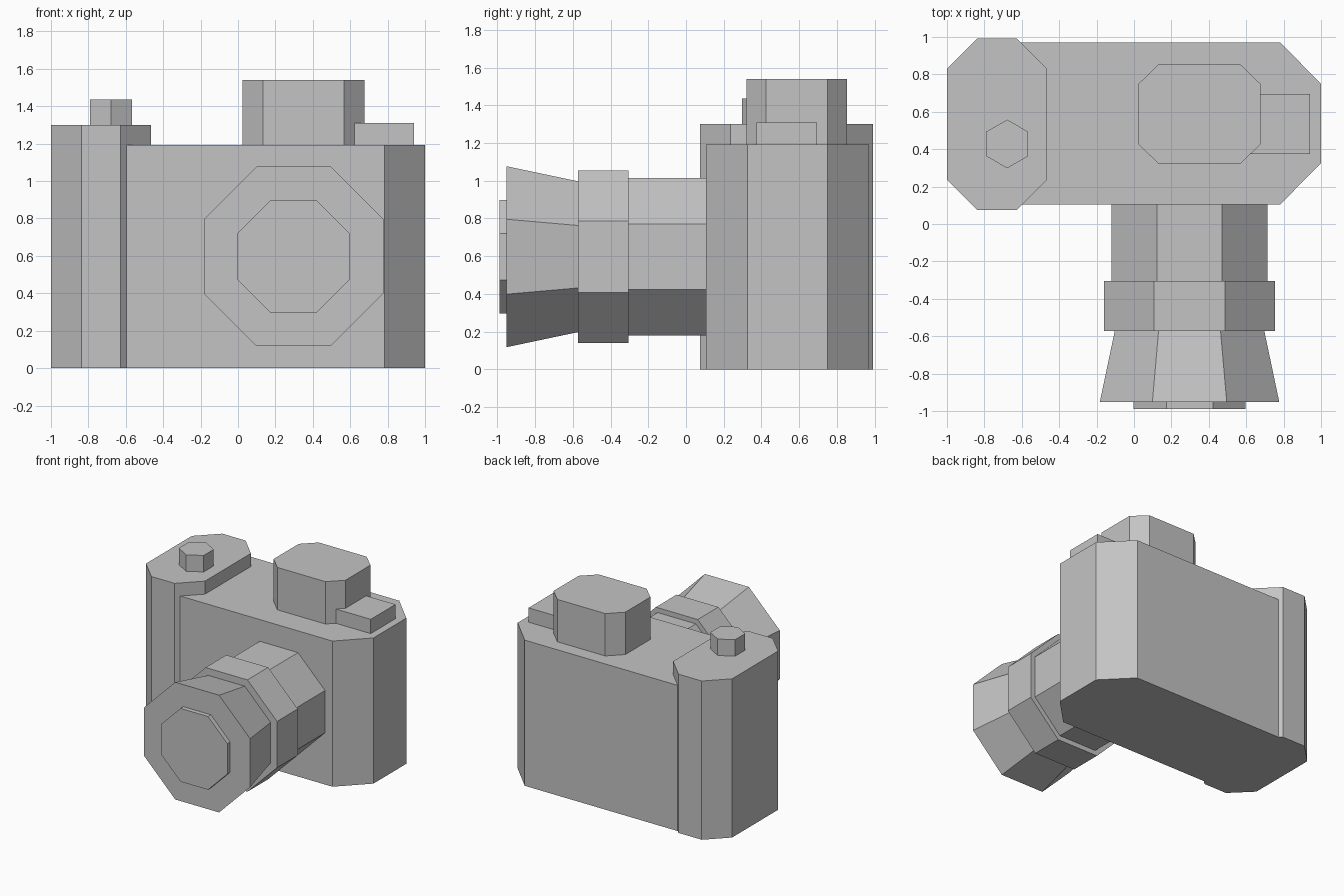
import bpy
import bmesh
import math

cube = bpy.data.objects.get("Cube")
if cube:
    bpy.data.objects.remove(cube, do_unlink=True)

grey = bpy.data.materials.new("plain_grey")
grey.use_nodes = True
colour = (0.55, 0.55, 0.55, 1)
grey.diffuse_color = colour
grey.node_tree.nodes["Principled BSDF"].inputs["Base Color"].default_value = colour


def loft(name, rings):
    """Skin a stack of matching rings and cap both ends."""
    bm = bmesh.new()
    loops = [[bm.verts.new(p) for p in ring] for ring in rings]
    for a, b in zip(loops, loops[1:]):
        for i in range(len(a)):
            j = (i + 1) % len(a)
            bm.faces.new((a[i], a[j], b[j], b[i]))
    bm.faces.new(loops[0][::-1])
    bm.faces.new(loops[-1])
    bmesh.ops.recalc_face_normals(bm, faces=bm.faces)
    mesh = bpy.data.meshes.new(name)
    bm.to_mesh(mesh)
    bm.free()
    mesh.materials.append(grey)
    obj = bpy.data.objects.new(name, mesh)
    bpy.context.collection.objects.link(obj)
    return obj


def prism(name, outline, z0, z1):
    return loft(name, [[(x, y, z) for x, y in outline] for z in (z0, z1)])


def cut_corners(x0, x1, y0, y1, cx, cy):
    """Rectangle outline with its four corners cut off."""
    return [(x0 + cx, y0), (x1 - cx, y0), (x1, y0 + cy), (x1, y1 - cy),
            (x1 - cx, y1), (x0 + cx, y1), (x0, y1 - cy), (x0, y0 + cy)]


def lens_ring(y, apothem):
    r = apothem / math.cos(math.pi / 8)
    angles = [math.pi / 8 + i * math.pi / 4 for i in range(8)]
    return [(0.297 + r * math.cos(a), y, 0.597 + r * math.sin(a)) for a in angles]


# Body and the taller grip at its right end
prism("body", cut_corners(-0.95, 1, 0.105, 0.97, 0.218, 0.22), 0, 1.193)
prism("grip", cut_corners(-1, -0.465, 0.075, 0.993, 0.162, 0.162), 0, 1.3)

# Top fittings
prism("viewfinder", cut_corners(0.025, 0.675, 0.32, 0.855, 0.108, 0.105), 1.17, 1.54)
prism("side_block", [(0.5, 0.375), (0.94, 0.375), (0.94, 0.695), (0.5, 0.695)], 1.17, 1.31)
hexagon = [(-0.678 + 0.13 * math.sin(i * math.pi / 3),
            0.428 + 0.13 * math.cos(i * math.pi / 3)) for i in range(6)]
prism("shutter_button", hexagon, 1.28, 1.435)

# Octagonal lens, stepped out towards the front
for name, back, front in (
        ("lens_barrel", (0.15, 0.418), (-0.305, 0.418)),
        ("lens_ring", (-0.305, 0.458), (-0.573, 0.458)),
        ("lens_hood", (-0.573, 0.4), (-0.953, 0.48)),
        ("lens_glass", (-0.94, 0.3), (-0.99, 0.3))):
    loft(name, [lens_ring(*back), lens_ring(*front)])
